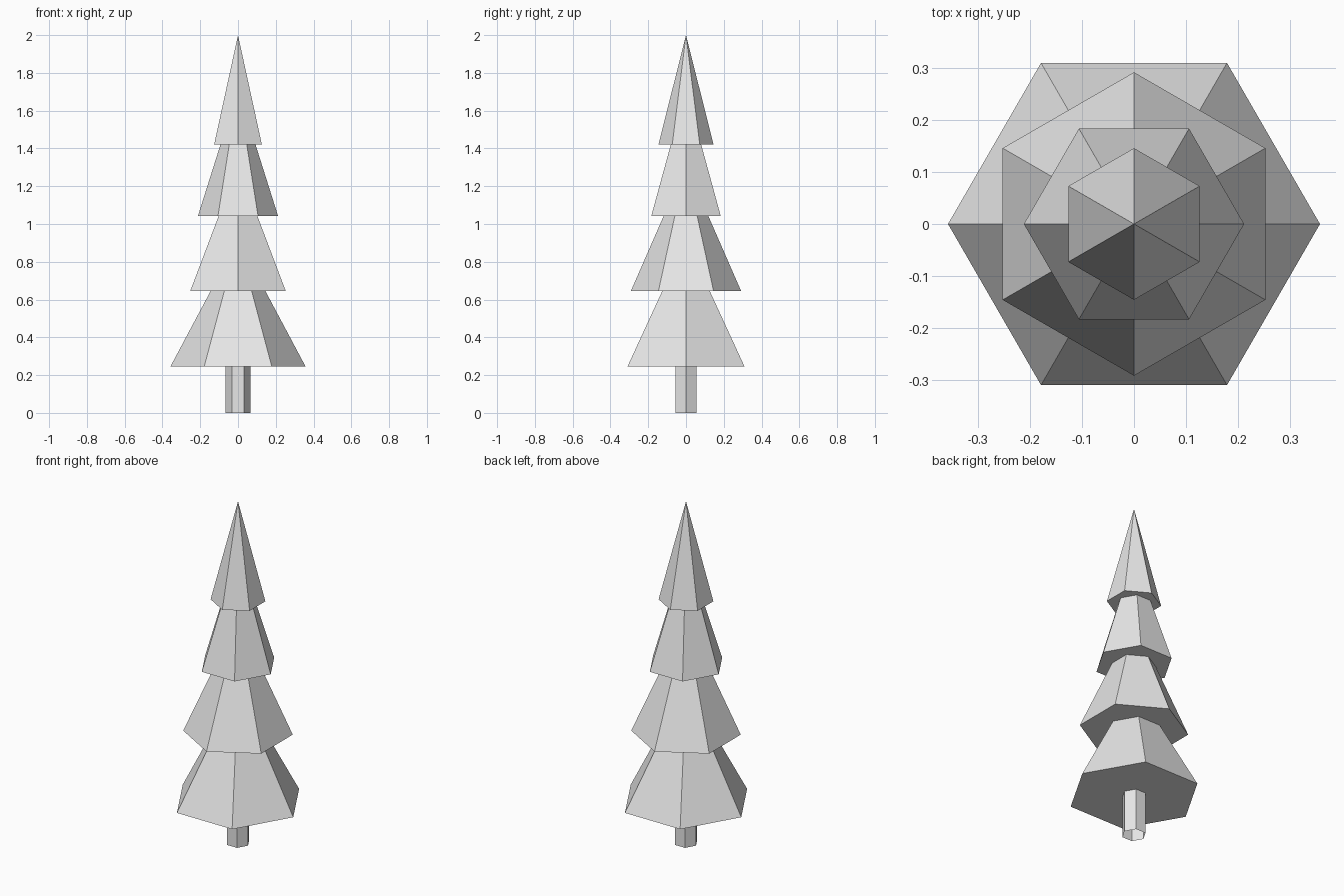
import bpy
import bmesh
from math import cos, sin, pi

SIDES = 6

cube = bpy.data.objects.get("Cube")
if cube:
    bpy.data.objects.remove(cube, do_unlink=True)

# One plain grey for the whole tree
grey = bpy.data.materials.new("light_grey")
grey.use_nodes = True
color = (0.8, 0.8, 0.8, 1.0)
grey.diffuse_color = color
grey.node_tree.nodes["Principled BSDF"].inputs["Base Color"].default_value = color


def ring(bm, radius, z, turn):
    """Hexagonal ring of vertices, or a single tip when the radius is zero."""
    if radius == 0:
        return [bm.verts.new((0, 0, z))]
    angles = [turn + 2 * pi * i / SIDES for i in range(SIDES)]
    return [bm.verts.new((radius * cos(a), radius * sin(a), z)) for a in angles]


def tapered_prism(name, r_low, r_high, z_low, z_high, turn=0.0, floor=True):
    """Six-sided flat-shaded section, open at the top where the next part covers it."""
    bm = bmesh.new()
    low = ring(bm, r_low, z_low, turn)
    high = ring(bm, r_high, z_high, turn)
    for i in range(SIDES):
        j = (i + 1) % SIDES
        if len(high) == 1:
            bm.faces.new((low[i], low[j], high[0]))
        else:
            bm.faces.new((low[i], low[j], high[j], high[i]))
    if floor:
        bm.faces.new(low[::-1])
    mesh = bpy.data.meshes.new(name)
    bm.to_mesh(mesh)
    bm.free()
    mesh.materials.append(grey)
    obj = bpy.data.objects.new(name, mesh)
    bpy.context.collection.objects.link(obj)
    return obj


# Trunk, an open hexagonal tube
tapered_prism("trunk", 0.065, 0.065, 0.0, 0.245, floor=False)

# Foliage tiers, each turned half a side from the one below
tiers = [
    ("bottom_foliage", 0.358, 0.145, 0.245, 0.645),
    ("lower_foliage", 0.292, 0.118, 0.645, 1.043),
    ("upper_foliage", 0.212, 0.093, 1.043, 1.42),
    ("top_foliage", 0.146, 0.0, 1.42, 2.0),
]
for index, (name, r_low, r_high, z_low, z_high) in enumerate(tiers):
    tapered_prism(name, r_low, r_high, z_low, z_high, turn=(index % 2) * pi / SIDES)
